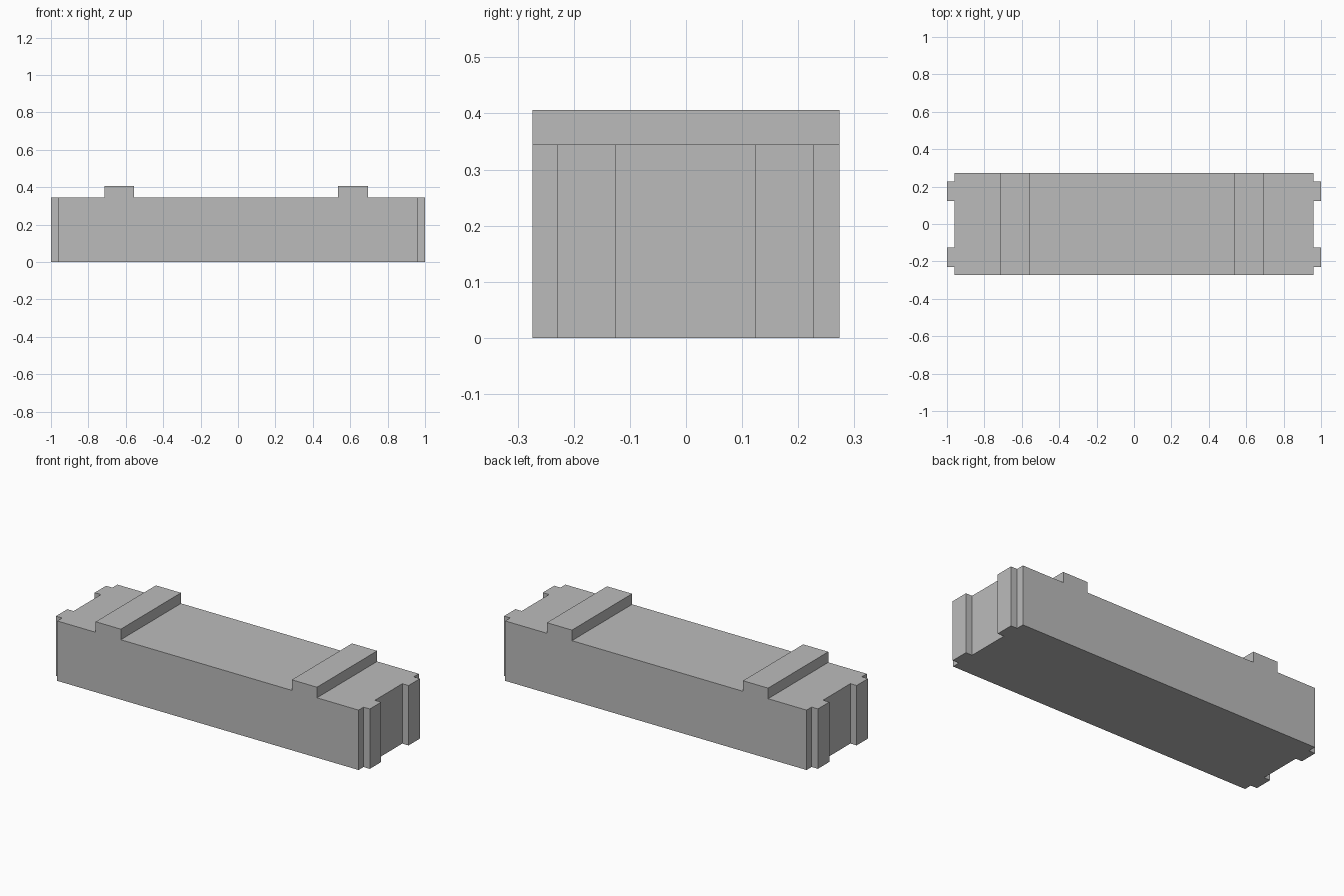
import bpy
import bmesh
from mathutils import Vector

cube = bpy.data.objects.get("Cube")
if cube:
    bpy.data.objects.remove(cube, do_unlink=True)

grey = bpy.data.materials.new("plain_grey")
grey.use_nodes = True
colour = (0.5, 0.5, 0.5, 1)
grey.diffuse_color = colour
grey.node_tree.nodes["Principled BSDF"].inputs["Base Color"].default_value = colour


def extrude_outline(name, outline, direction):
    """Extrude a closed flat outline into a solid."""
    bm = bmesh.new()
    face = bm.faces.new([bm.verts.new(p) for p in outline])
    result = bmesh.ops.extrude_face_region(bm, geom=[face], use_keep_orig=True)
    moved = [v for v in result["geom"] if isinstance(v, bmesh.types.BMVert)]
    bmesh.ops.translate(bm, verts=moved, vec=Vector(direction))
    bmesh.ops.recalc_face_normals(bm, faces=bm.faces)
    mesh = bpy.data.meshes.new(name)
    bm.to_mesh(mesh)
    bm.free()
    mesh.materials.append(grey)
    obj = bpy.data.objects.new(name, mesh)
    bpy.context.collection.objects.link(obj)
    return obj


half_depth, end_x = 0.274, 0.96
top, ridge_top = 0.345, 0.406

# Body with two raised ridges, as one side profile
profile = [(-end_x, 0), (end_x, 0), (end_x, top)]
for x_right, x_left in ((0.695, 0.535), (-0.555, -0.715)):
    profile += [(x_right, top), (x_right, ridge_top), (x_left, ridge_top), (x_left, top)]
profile.append((-end_x, top))
extrude_outline("body", [(x, -half_depth, z) for x, z in profile], (0, 2 * half_depth, 0))

# Upright lugs on both ends
for end, sx in (("left", 1), ("right", -1)):
    for side, y0, y1 in (("front", -0.229, -0.125), ("back", 0.124, 0.228)):
        outline = [(sx * end_x, y0, 0), (sx, y0, 0), (sx, y1, 0), (sx * end_x, y1, 0)]
        extrude_outline(f"{end}_{side}_lug", outline, (0, 0, top))
